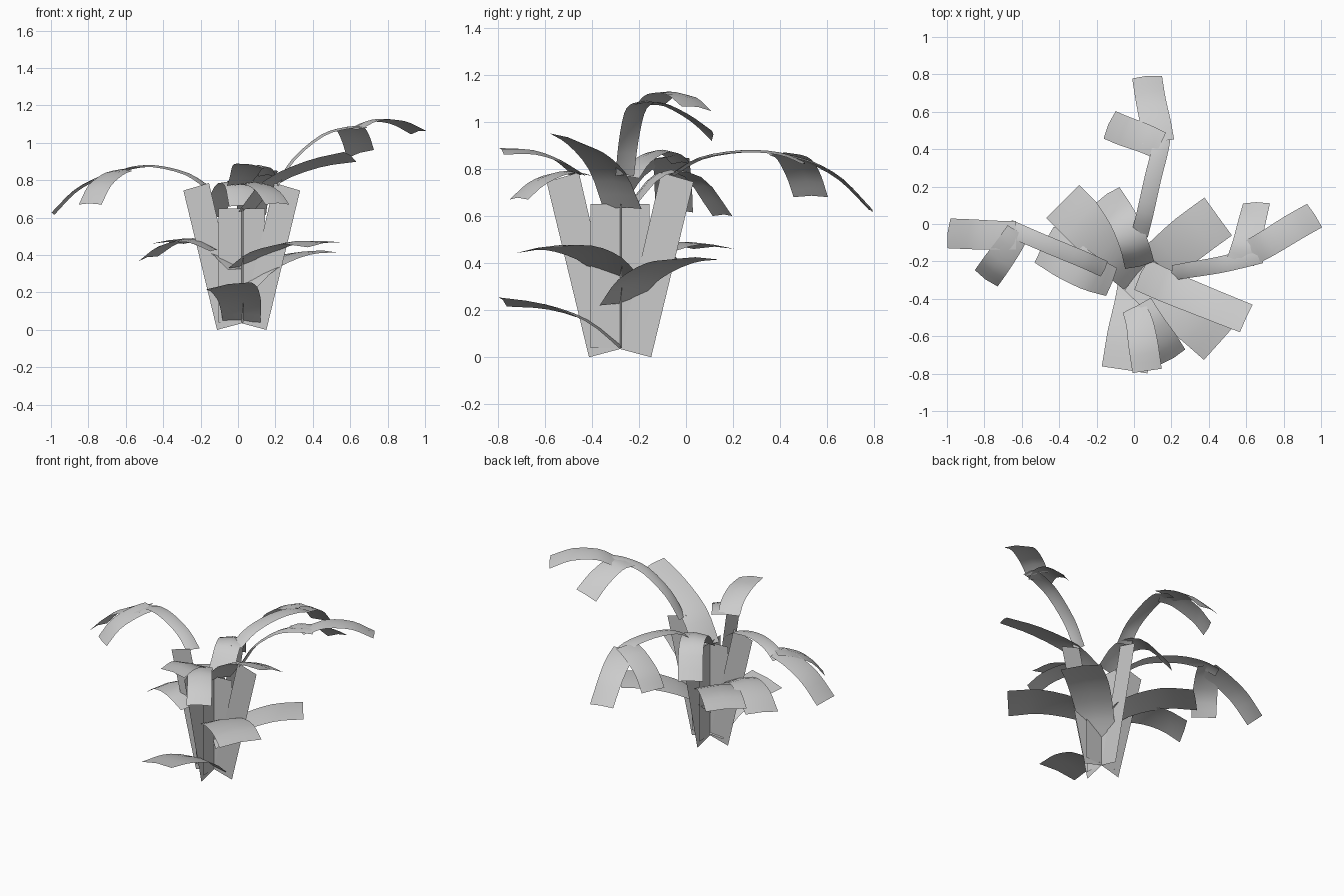
import bpy, math
from mathutils import Vector

def make(name, verts, faces, smooth=True):
    me = bpy.data.meshes.new(name)
    me.from_pydata([tuple(v) for v in verts], [], faces)
    me.update()
    for p in me.polygons:
        p.use_smooth = smooth
    ob = bpy.data.objects.new(name, me)
    bpy.context.collection.objects.link(ob)
    return ob

def spline(pts, n):
    """Catmull-Rom through the points, n samples per span."""
    p = [Vector(q) for q in pts]
    p = [2 * p[0] - p[1]] + p + [2 * p[-1] - p[-2]]
    out = []
    for i in range(1, len(p) - 2):
        a, b, c, d = p[i - 1:i + 3]
        for k in range(n):
            t = k / n
            out.append(0.5 * (2 * b + (c - a) * t + (2 * a - 5 * b + 4 * c - d) * t * t
                              + (3 * b - a - 3 * c + d) * t ** 3))
    out.append(p[-2])
    return out

def blade(name, pts, w0, w1, tilt=0, fold=0.01):
    """Curved leaf card; tilt (degrees) raises its left side."""
    path = spline(pts, 3)
    m = len(path)
    verts, faces = [], []
    for i, c in enumerate(path):
        t = path[min(i + 1, m - 1)] - path[max(i - 1, 0)]
        side = Vector((-t.y, t.x, 0)).normalized()
        up = t.normalized().cross(side)
        r = math.radians(tilt) * i / (m - 1)
        s = side * math.cos(r) + up * math.sin(r)
        nrm = t.normalized().cross(s)
        w = (w0 + (w1 - w0) * min(1, 1.6 * i / (m - 1))) / 2
        verts += [c - s * w, c + nrm * fold, c + s * w]
    for i in range(m - 1):
        for j in range(2):
            a = 3 * i + j
            faces.append((a, a + 1, a + 4, a + 3))
    return make(name, verts, faces)

# Stem cards: a crossed upright pair (slightly turned) and four leaning cards
CX, CY = 0.02, -0.28
def card(name, outline, angle):
    c, s = math.cos(math.radians(angle)), math.sin(math.radians(angle))
    v = [(CX + u * c, CY + u * s, z) for u, z in outline]
    make(name, v, [(0, 1, 2, 3)], False)

upright = [(-0.125, 0.04), (0.125, 0.04), (0.125, 0.65), (-0.125, 0.65)]
lean = [(0, 0.035), (0.132, 0.0), (0.312, 0.745), (0.175, 0.785)]
for k, side in enumerate(("right", "back", "left", "front")):
    card("stem_lean_" + side, lean, 90 * k)
    if k < 2:
        card("stem_center_%d" % k, upright, 90 * k + 4)

# Long branches with two end leaves each
blade("branch_back", [(0.03, -0.06, 0.77), (0.06, 0.06, 0.84), (0.10, 0.24, 0.87),
                      (0.14, 0.40, 0.86), (0.155, 0.50, 0.82)], 0.09, 0.09)
blade("branch_back_leaf_a", [(0.13, 0.44, 0.85), (0.115, 0.54, 0.82), (0.09, 0.66, 0.75),
                             (0.07, 0.785, 0.62)], 0.17, 0.16, 5)
blade("branch_back_leaf_b", [(0.14, 0.42, 0.86), (0.05, 0.46, 0.84), (-0.06, 0.50, 0.77),
                             (-0.13, 0.53, 0.68)], 0.15, 0.16)
blade("branch_left", [(-0.16, -0.24, 0.76), (-0.27, -0.19, 0.83), (-0.44, -0.12, 0.87),
                      (-0.58, -0.06, 0.86), (-0.67, -0.02, 0.82)], 0.09, 0.09)
blade("branch_left_leaf_a", [(-0.63, -0.06, 0.845), (-0.74, -0.06, 0.81), (-0.87, -0.055, 0.74),
                             (-0.99, -0.05, 0.62)], 0.15, 0.16, 5)
blade("branch_left_leaf_b", [(-0.62, -0.04, 0.85), (-0.67, -0.12, 0.83), (-0.74, -0.22, 0.77),
                             (-0.79, -0.29, 0.67)], 0.13, 0.15)
blade("branch_right", [(0.21, -0.26, 0.77), (0.30, -0.245, 0.91), (0.45, -0.22, 1.035),
                       (0.58, -0.19, 1.075), (0.68, -0.165, 1.08)], 0.08, 0.09)
blade("branch_right_leaf_a", [(0.63, -0.15, 1.075), (0.72, -0.10, 1.115), (0.85, -0.02, 1.11),
                              (0.965, 0.045, 1.055)], 0.14, 0.15, -8)
blade("branch_right_leaf_b", [(0.57, -0.20, 1.07), (0.60, -0.11, 1.075), (0.63, 0.01, 1.02),
                              (0.655, 0.11, 0.94)], 0.15, 0.15, -22)

# Leaves from the front stem tip
blade("front_leaf_up", [(0.0, -0.45, 0.77), (0.03, -0.53, 0.825), (0.05, -0.65, 0.87),
                        (0.07, -0.785, 0.875)], 0.13, 0.16, -10)
blade("front_leaf_down", [(0.03, -0.43, 0.77), (0.09, -0.53, 0.78), (0.16, -0.63, 0.74),
                          (0.21, -0.71, 0.67)], 0.14, 0.15)

# Leaves from the top of the center stem
blade("crown_leaf_right", [(0.04, -0.27, 0.63), (0.18, -0.335, 0.79), (0.40, -0.425, 0.885),
                           (0.60, -0.505, 0.925)], 0.18, 0.17, -18)
blade("crown_leaf_back", [(0.03, -0.22, 0.66), (0.0, -0.11, 0.775), (-0.06, 0.03, 0.765),
                          (-0.14, 0.155, 0.60)], 0.16, 0.15)

# Middle leaves
blade("mid_leaf_back_left", [(0.02, -0.27, 0.32), (-0.09, -0.17, 0.43), (-0.24, -0.02, 0.48),
                             (-0.38, 0.12, 0.46)], 0.22, 0.25)
blade("mid_leaf_left", [(-0.12, -0.31, 0.42), (-0.24, -0.26, 0.475), (-0.37, -0.18, 0.455),
                        (-0.48, -0.11, 0.38)], 0.16, 0.22, -8)
blade("mid_leaf_back_right", [(0.03, -0.29, 0.22), (0.14, -0.20, 0.33), (0.30, -0.07, 0.40),
                              (0.45, 0.04, 0.415)], 0.20, 0.25)
blade("mid_leaf_front_right", [(0.02, -0.27, 0.33), (0.14, -0.37, 0.42), (0.31, -0.50, 0.465),
                               (0.46, -0.63, 0.455)], 0.22, 0.26, 6)

# Low front leaf
blade("low_leaf_front", [(0.02, -0.28, 0.04), (0.01, -0.42, 0.15), (-0.02, -0.60, 0.215),
                         (-0.05, -0.78, 0.235)], 0.20, 0.25, 9)
